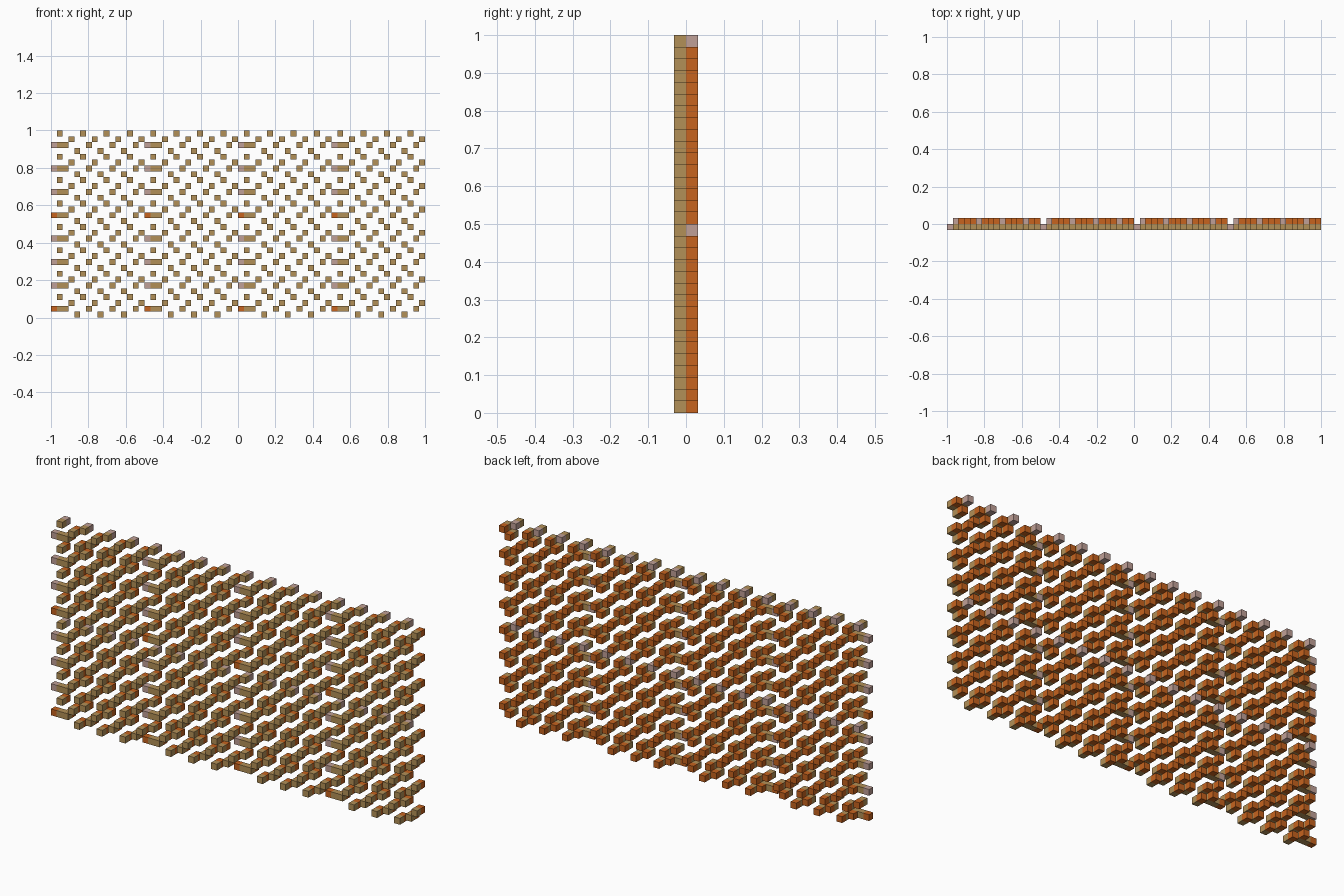
import bpy, bmesh
from mathutils import Matrix, Vector

cube = bpy.data.objects.get("Cube")
if cube:
    bpy.data.objects.remove(cube, do_unlink=True)

COLS, ROWS, TILE = 64, 32, 16
S = 2 / COLS                      # edge length of one block
STEP = {0: 0, 1: 2, 2: 3, 3: 1}   # column offset of the block in each row of the repeat


def material(name, rgb):
    m = bpy.data.materials.new(name)
    m.use_nodes = True
    m.diffuse_color = (*rgb, 1)
    m.node_tree.nodes["Principled BSDF"].inputs["Base Color"].default_value = (*rgb, 1)
    return m


tan = material("tan", (0.45, 0.28, 0.095))
orange = material("orange", (0.57, 0.125, 0.013))
pink = material("dusty pink", (0.53, 0.35, 0.31))


def blocks(name, cells, y, mat):
    """One object made of cubes at the given (column, row) cells."""
    bm = bmesh.new()
    for i, k in cells:
        centre = Vector(((i + 0.5) * S - 1, y, (k + 0.5) * S))
        bmesh.ops.create_cube(bm, size=S, matrix=Matrix.Translation(centre))
    mesh = bpy.data.meshes.new(name)
    bm.to_mesh(mesh)
    bm.free()
    mesh.materials.append(mat)
    ob = bpy.data.objects.new(name, mesh)
    bpy.context.collection.objects.link(ob)


# Repeating lattice, left open in the first column of every tile
lattice = [(i, k) for k in range(ROWS) for i in range(COLS)
           if i % 4 == STEP[k % 4] and i % TILE]
# Short bars that close the left edge of every tile
bars = [(i, k) for k in range(1, ROWS, 4) for i in range(0, COLS, TILE)]

# Front layer
blocks("front_lattice", lattice, -S / 2, tan)
blocks("front_bar_links", [(i + 1, k) for i, k in bars], -S / 2, tan)
blocks("front_bar_ends", [c for c in bars if c[1] % TILE != 1], -S / 2, pink)
blocks("front_bar_lowest_ends", [c for c in bars if c[1] % TILE == 1], -S / 2, orange)

# Back layer, with a pink top row on every tile
blocks("back_lattice", [c for c in lattice if c[1] % TILE != TILE - 1], S / 2, orange)
blocks("back_top_row", [c for c in lattice if c[1] % TILE == TILE - 1], S / 2, pink)
